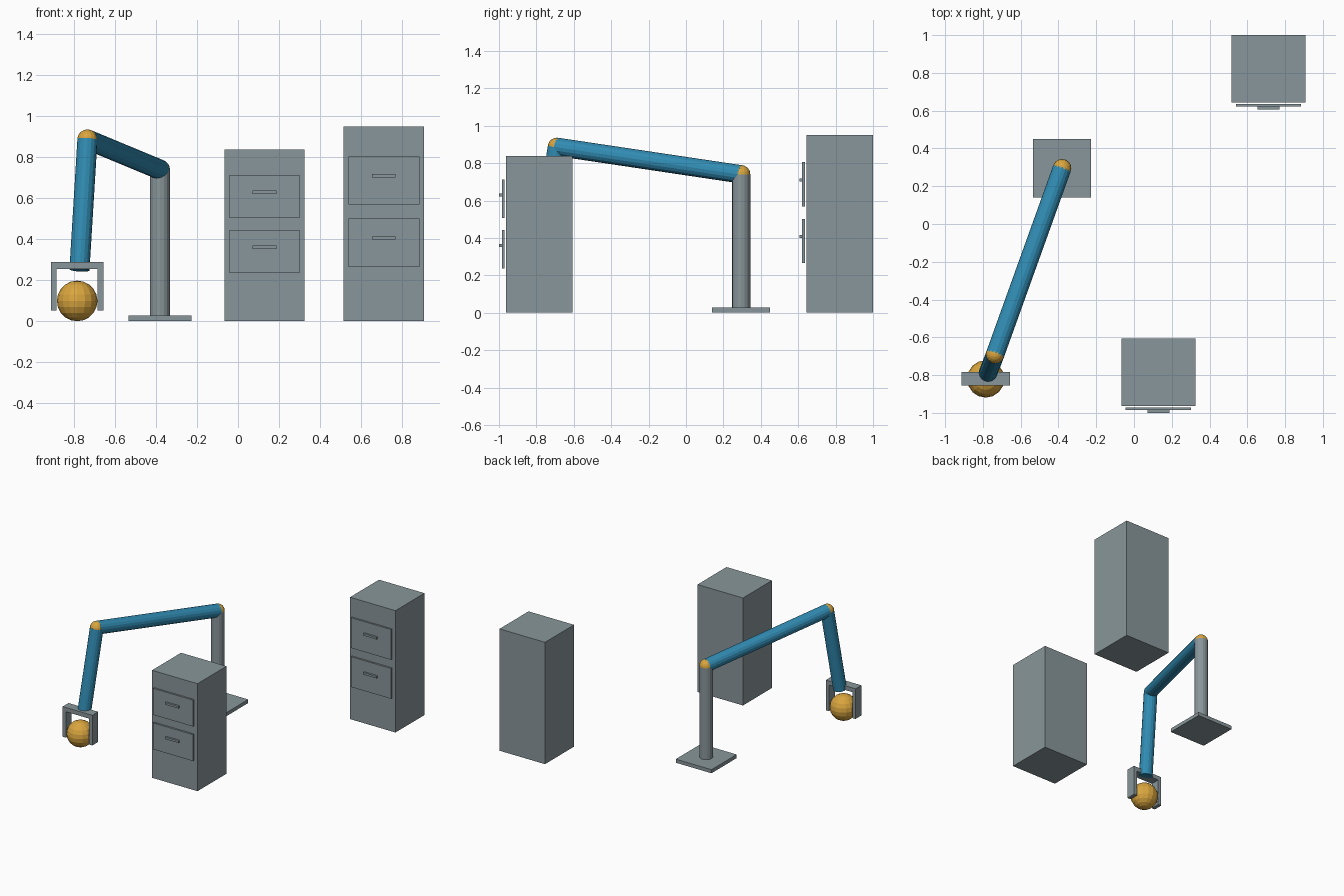
import bpy, bmesh
from mathutils import Vector

if "Cube" in bpy.data.objects:
    bpy.data.objects.remove(bpy.data.objects["Cube"])


def material(name, color):
    m = bpy.data.materials.new(name)
    m.diffuse_color = (*color, 1)
    m.use_nodes = True
    m.node_tree.nodes["Principled BSDF"].inputs["Base Color"].default_value = m.diffuse_color
    return m


GREY = material("steel_grey", (0.25, 0.305, 0.325))
BLUE = material("arm_blue", (0.03, 0.26, 0.45))
AMBER = material("amber", (0.70, 0.38, 0.05))


def finish(name, bm, mat):
    me = bpy.data.meshes.new(name)
    bm.to_mesh(me)
    bm.free()
    me.materials.append(mat)
    ob = bpy.data.objects.new(name, me)
    bpy.context.collection.objects.link(ob)
    return ob


def box(name, lo, hi, mat=GREY):
    lo, hi = Vector(lo), Vector(hi)
    bm = bmesh.new()
    bmesh.ops.create_cube(bm, size=1)
    bmesh.ops.scale(bm, vec=hi - lo, verts=bm.verts)
    bmesh.ops.translate(bm, vec=(lo + hi) / 2, verts=bm.verts)
    return finish(name, bm, mat)


def rod(name, a, b, r, mat):
    a, b = Vector(a), Vector(b)
    bm = bmesh.new()
    bmesh.ops.create_cone(bm, cap_ends=True, segments=16, radius1=r, radius2=r,
                          depth=(b - a).length)
    ob = finish(name, bm, mat)
    ob.rotation_mode = 'QUATERNION'
    ob.rotation_quaternion = (b - a).to_track_quat('Z', 'Y')
    ob.location = (a + b) / 2
    return ob


def ball(name, c, r, mat=AMBER):
    bm = bmesh.new()
    bmesh.ops.create_uvsphere(bm, u_segments=16, v_segments=10, radius=r)
    ob = finish(name, bm, mat)
    ob.location = c
    return ob


# Robot arm: base, post, two links and their joints
shoulder = (-0.381, 0.295, 0.74)
elbow = (-0.735, -0.69, 0.887)
wrist = (-0.774, -0.791, 0.25)
R = 0.049
box("base_plate", (-0.535, 0.14, 0), (-0.227, 0.45, 0.028))
rod("post", (-0.381, 0.295, 0.02), shoulder, R, GREY)
rod("upper_arm", shoulder, elbow, R, BLUE)
rod("forearm", elbow, wrist, R, BLUE)
ball("shoulder_joint", shoulder, R)
ball("elbow_joint", elbow, R)

# Gripper holding the ball
gx, gy = -0.785, -0.82
box("gripper_bar", (gx - 0.128, gy - 0.036, 0.255), (gx + 0.128, gy + 0.036, 0.288))
for side, s in (("left", -1), ("right", 1)):
    xs = sorted((gx + s * 0.1, gx + s * 0.128))
    box(side + "_finger", (xs[0], gy - 0.036, 0.053), (xs[1], gy + 0.036, 0.256))
ball("held_ball", (gx, gy, 0.099), 0.099)


# Filing cabinets, each with two drawer fronts and handles
def cabinet(name, cx, front, height, drawer_mids, drawer_h):
    box(name + "_body", (cx - 0.196, front, 0), (cx + 0.196, front + 0.357, height))
    for i, z in enumerate(drawer_mids):
        box(f"{name}_drawer_{i}", (cx - 0.173, front - 0.022, z - drawer_h / 2),
            (cx + 0.173, front - 0.008, z + drawer_h / 2))
        hz = z + drawer_h * 0.1
        box(f"{name}_handle_{i}", (cx - 0.058, front - 0.037, hz - 0.008),
            (cx + 0.058, front - 0.021, hz + 0.008))


cabinet("near_cabinet", 0.129, -0.963, 0.838, (0.34, 0.609), 0.206)
cabinet("far_cabinet", 0.712, 0.643, 0.95, (0.383, 0.687), 0.236)
